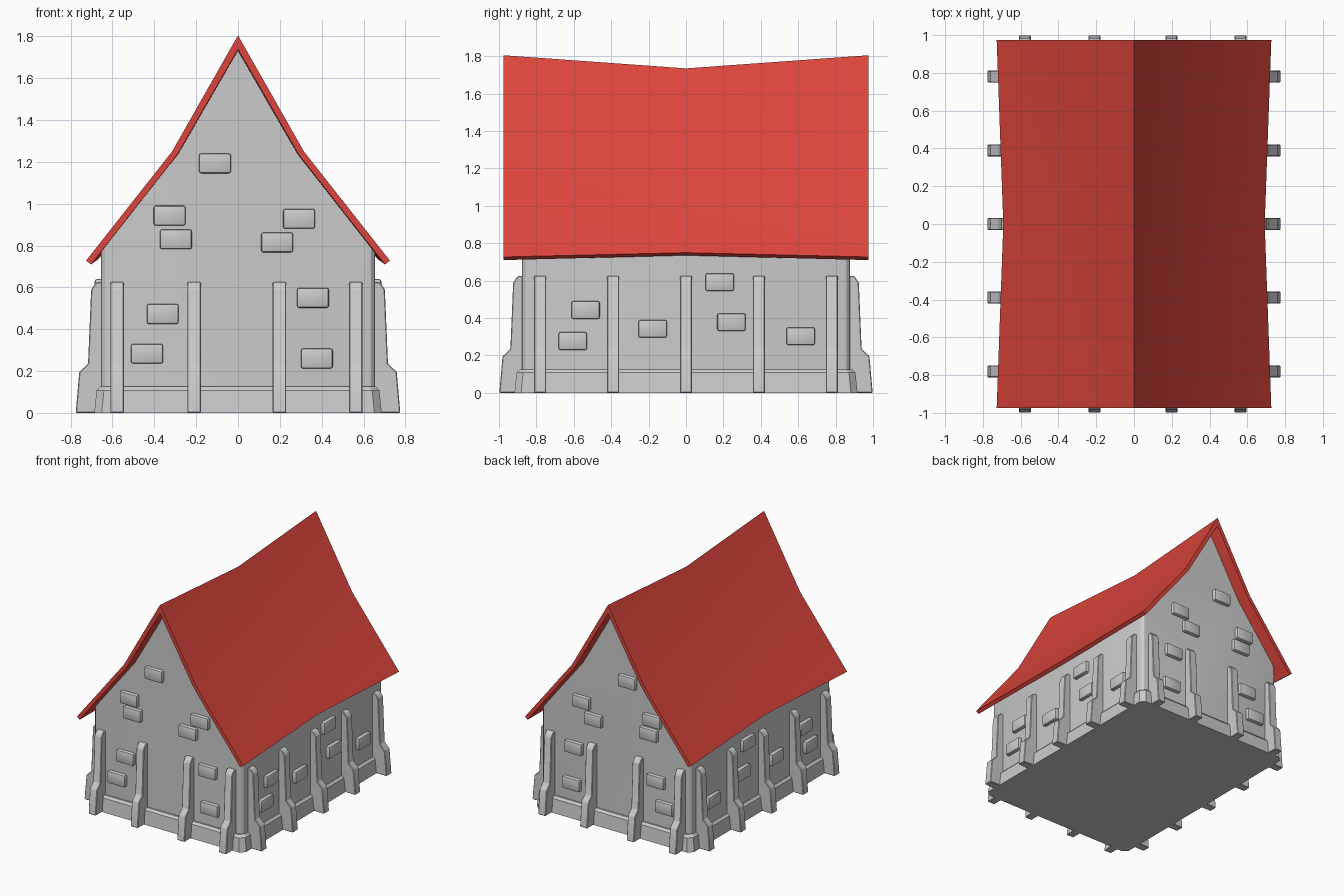
import bpy, bmesh, math
from mathutils import Vector

if "Cube" in bpy.data.objects:
    bpy.data.objects.remove(bpy.data.objects["Cube"])

WX, WY = 0.655, 0.877   # wall half sizes


def make(name, verts, faces, bevel=0.0, segs=2, pick=None, smooth=True):
    """Mesh object from points, optionally bevelling the edges chosen by pick."""
    bm = bmesh.new()
    vs = [bm.verts.new(v) for v in verts]
    for f in faces:
        bm.faces.new([vs[i] for i in f])
    bmesh.ops.recalc_face_normals(bm, faces=bm.faces)
    if bevel:
        edges = [e for e in bm.edges if pick is None or pick(e)]
        bmesh.ops.bevel(bm, geom=edges, offset=bevel, segments=segs,
                        affect='EDGES', profile=0.5)
    me = bpy.data.meshes.new(name)
    bm.to_mesh(me)
    bm.free()
    ob = bpy.data.objects.new(name, me)
    bpy.context.collection.objects.link(ob)
    if smooth:
        bpy.ops.object.select_all(action='DESELECT')
        ob.select_set(True)
        bpy.context.view_layer.objects.active = ob
        bpy.ops.object.shade_smooth_by_angle(angle=math.radians(30))
    return ob


def loft(sections):
    """Closed profiles joined in order, with capped ends."""
    n = len(sections[0])
    verts = [p for s in sections for p in s]
    faces = [(k * n + i, k * n + (i + 1) % n, (k + 1) * n + (i + 1) % n, (k + 1) * n + i)
             for k in range(len(sections) - 1) for i in range(n)]
    faces += [tuple(range(n)), tuple(range(len(verts) - n, len(verts)))]
    return verts, faces


def symmetric(half, y):
    """Half profile from apex to eave, mirrored to the other side."""
    return [(-x, y, z) for x, z in reversed(half)] + [(x, y, z) for x, z in half[1:]]


def vertical(e):
    d = e.verts[1].co - e.verts[0].co
    return abs(d.z) > 0.05 and abs(d.x) < 0.02 and abs(d.y) < 0.02 \
        and abs(e.verts[0].co.y) > 0.5


# Sagging roof: outer and inner half profiles at the ends and the middle
outer_end = [(0, 1.805), (0.315, 1.25), (0.727, 0.727)]
inner_end = [(0, 1.738), (0.29, 1.235), (0.702, 0.71)]
outer_mid = [(0, 1.735), (0.303, 1.215), (0.692, 0.75)]
inner_mid = [(0, 1.67), (0.28, 1.2), (0.668, 0.735)]


def roof_section(o, i, y):
    return symmetric(o, y) + symmetric(i, y)[::-1]


roof = make("roof", *loft([roof_section(outer_end, inner_end, -0.975),
                           roof_section(outer_mid, inner_mid, 0),
                           roof_section(outer_end, inner_end, 0.975)]))
red = bpy.data.materials.new("roof_red")
red.diffuse_color = (0.72, 0.06, 0.045, 1)
red.use_nodes = True
red.node_tree.nodes["Principled BSDF"].inputs["Base Color"].default_value = red.diffuse_color
roof.data.materials.append(red)

# Gabled walls with rounded corners, following the roof sag
gable = [(0, 1.755), (0.300, 1.237), (WX, 0.78), (WX, 0.0)]
middle = [(0, 1.695), (0.29, 1.205), (WX, 0.765), (WX, 0.0)]
make("walls", *loft([symmetric(gable, -WY), symmetric(middle, 0), symmetric(gable, WY)]),
     bevel=0.04, segs=3, pick=vertical)


# Tapered plinth with a chamfered top
def rect(x, y, z, c=0.035):
    return [(sx * (x - a), sy * (y - b), z) for sx, sy, a, b in
            [(1, 1, 0, c), (1, 1, c, 0), (-1, 1, c, 0), (-1, 1, 0, c),
             (-1, -1, 0, c), (-1, -1, c, 0), (1, -1, c, 0), (1, -1, 0, c)]]


make("plinth", *loft([rect(0.687, 0.917, 0), rect(0.676, 0.906, 0.108),
                      rect(0.66, 0.89, 0.125)]))

# Stepped buttress: (distance out from the wall face, height)
step = [(-0.03, 0.0), (0.121, 0.0), (0.104, 0.195), (0.062, 0.235),
        (0.047, 0.59), (0.022, 0.625), (-0.03, 0.625)]


def wall_point(face, sign, along, out, z):
    """Point on a wall: face 'x' for the sides, 'y' for the gables."""
    if face == 'x':
        return Vector((sign * (WX + out), along, z))
    return Vector((along, sign * (WY + out), z))


def buttress(name, face, sign, along):
    half = 0.032
    secs = [[wall_point(face, sign, along + s * half, o, z) for o, z in step]
            for s in (-1, 1)]
    make(name, *loft(secs), bevel=0.004, segs=1)


def brick(name, face, sign, along, z, width, height):
    secs = [[wall_point(face, sign, along + a * width / 2, o, z + b * height / 2)
             for a, b in ((-1, -1), (1, -1), (1, 1), (-1, 1))] for o in (-0.03, 0.03)]
    make(name, *loft(secs), bevel=0.01, segs=2)


gable_bricks = [(-0.11, 1.193), (-0.327, 0.943), (-0.297, 0.83), (0.292, 0.928),
                (0.187, 0.815), (-0.36, 0.473), (-0.435, 0.283), (0.358, 0.55),
                (0.377, 0.26)]
side_bricks = [(-0.537, 0.443), (-0.605, 0.277), (-0.178, 0.343), (0.18, 0.592),
               (0.243, 0.378), (0.613, 0.303)]

# Opposite walls mirror each other
for sign, gname, sname in ((-1, "front", "left"), (1, "back", "right")):
    for x in (-0.578, -0.21, 0.198, 0.563):
        buttress(gname + "_buttress", 'y', sign, x)
    for y in (-0.78, -0.39, 0.0, 0.39, 0.78):
        buttress(sname + "_buttress", 'x', sign, y)
    for x, z in gable_bricks:
        brick(gname + "_brick", 'y', sign, x, z, 0.152, 0.095)
    for y, z in side_bricks:
        brick(sname + "_brick", 'x', sign, y, z, 0.152, 0.095)
